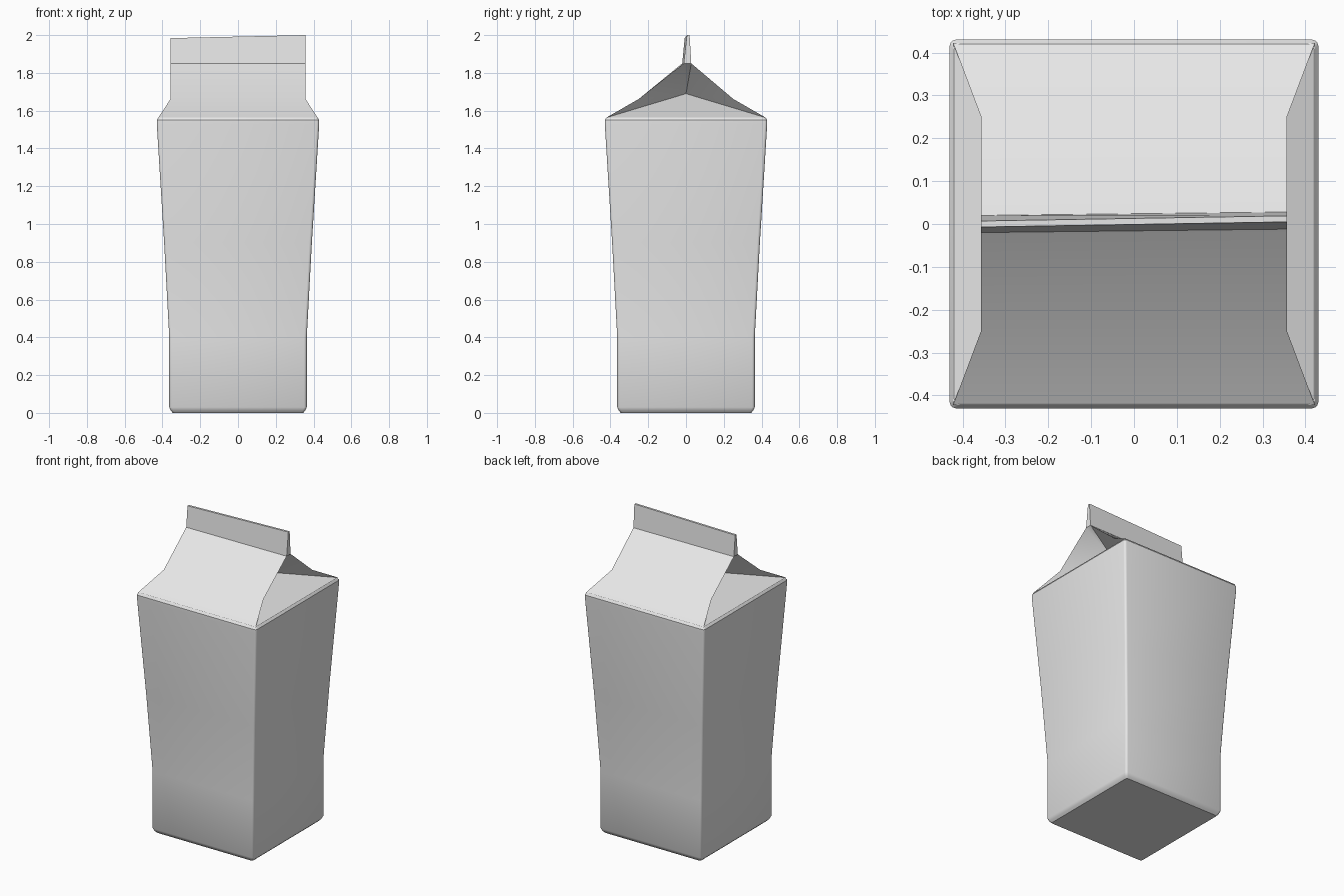
import bpy, bmesh, math

cube = bpy.data.objects.get("Cube")
if cube:
    bpy.data.objects.remove(cube, do_unlink=True)

# Plain card material
card = bpy.data.materials.new("plain_grey_card")
card.use_nodes = True
GREY = (0.8, 0.8, 0.8, 1.0)
card.diffuse_color = GREY
card.node_tree.nodes["Principled BSDF"].inputs["Base Color"].default_value = GREY


def finish(bm, name):
    """Turn a bmesh into a shaded object using the card material."""
    bmesh.ops.recalc_face_normals(bm, faces=bm.faces)
    mesh = bpy.data.meshes.new(name)
    bm.to_mesh(mesh)
    bm.free()
    mesh.materials.append(card)
    obj = bpy.data.objects.new(name, mesh)
    bpy.context.collection.objects.link(obj)
    bpy.ops.object.select_all(action="DESELECT")
    obj.select_set(True)
    bpy.context.view_layer.objects.active = obj
    bpy.ops.object.shade_smooth_by_angle(angle=math.radians(32))
    return obj


def rounded_square(bm, z, half, radius=0.014, steps=3):
    """One ring of vertices: a square with softened corners."""
    ring = []
    for corner in range(4):
        mid = math.radians(45 + 90 * corner)
        cx = math.copysign(half - radius, math.cos(mid))
        cy = math.copysign(half - radius, math.sin(mid))
        for i in range(steps + 1):
            a = math.radians(90 * (corner + i / steps))
            ring.append(bm.verts.new((cx + radius * math.cos(a),
                                      cy + radius * math.sin(a), z)))
    return ring


# Tapered carton body with a chamfered base and a soft upper rim
bm = bmesh.new()
profile = [(0.0, 0.345), (0.012, 0.356), (0.03, 0.364), (0.4, 0.364),
           (0.9, 0.391), (1.53, 0.43), (1.55, 0.43), (1.565, 0.42)]
rings = [rounded_square(bm, z, half) for z, half in profile]
for low, high in zip(rings, rings[1:]):
    for i in range(len(low)):
        j = (i + 1) % len(low)
        bm.faces.new((low[i], low[j], high[j], high[i]))
bm.faces.new(rings[0])
bm.faces.new(rings[-1])
finish(bm, "carton_body")

# Gable top: sloped panels, tucked-in side gussets and the pinched fin
bm = bmesh.new()
SIDES = (-1, 1)


def corner_points(x, y, z, lean=0.0, rise=0.0):
    """Four mirrored vertices keyed by their x and y sign."""
    return {(sx, sy): bm.verts.new((sx * x, sy * y + lean * (1 + sx), z + rise * sx))
            for sx in SIDES for sy in SIDES}


rim = corner_points(0.422, 0.422, 1.563)
fold = corner_points(0.357, 0.25, 1.662)
fin_base = corner_points(0.357, 0.02, 1.85, lean=0.004)
fin_top = corner_points(0.357, 0.007, 1.992, lean=0.006, rise=0.008)
levels = [rim, fold, fin_base, fin_top]

# Front and back panels running up into the fin
for sy in SIDES:
    for low, high in zip(levels, levels[1:]):
        bm.faces.new((low[-1, sy], low[1, sy], high[1, sy], high[-1, sy]))

# Fin upper edge
bm.faces.new((fin_top[-1, -1], fin_top[1, -1], fin_top[1, 1], fin_top[-1, 1]))

for sx in SIDES:
    # Fin end
    bm.faces.new((fin_base[sx, -1], fin_base[sx, 1], fin_top[sx, 1], fin_top[sx, -1]))
    # Folded gusset meeting at an inner point
    tuck = bm.verts.new((sx * 0.14, 0.0, 1.69))
    bm.faces.new((rim[sx, -1], rim[sx, 1], tuck))
    bm.faces.new((fin_base[sx, -1], fin_base[sx, 1], tuck))
    for sy in SIDES:
        bm.faces.new((rim[sx, sy], fold[sx, sy], tuck))
        bm.faces.new((fold[sx, sy], fin_base[sx, sy], tuck))
finish(bm, "gable_top")
